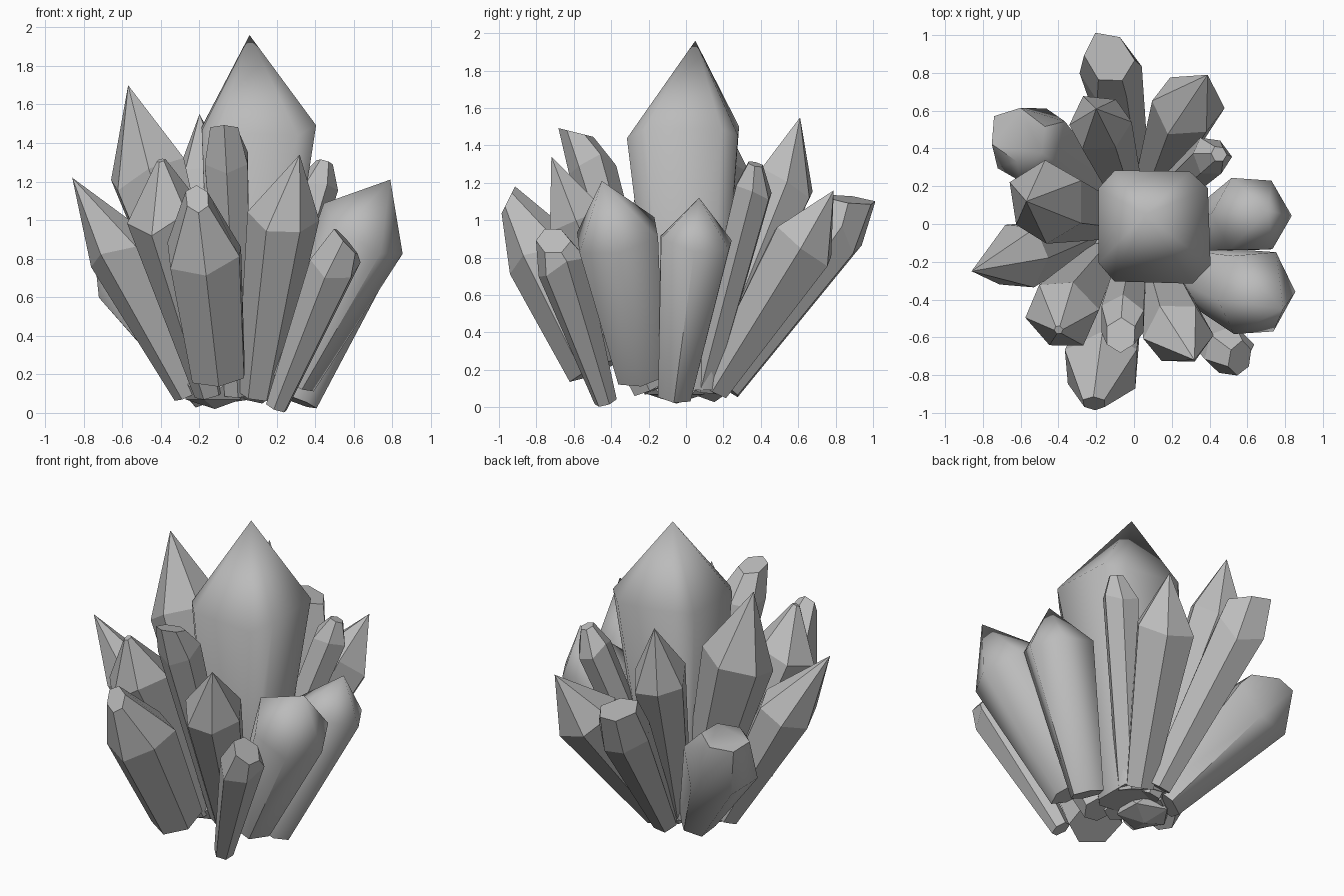
import bpy
import bmesh
import math
import random
from mathutils import Vector

random.seed(4)
cube = bpy.data.objects.get("Cube")
if cube:
    bpy.data.objects.remove(cube, do_unlink=True)

# One grey mineral colour
GREY = (0.5, 0.5, 0.5, 1.0)
mineral = bpy.data.materials.new("grey_mineral")
mineral.use_nodes = True
mineral.diffuse_color = GREY
mineral.node_tree.nodes["Principled BSDF"].inputs["Base Color"].default_value = GREY


def finish(name, bm, smooth=False):
    bmesh.ops.recalc_face_normals(bm, faces=bm.faces)
    mesh = bpy.data.meshes.new(name)
    bm.to_mesh(mesh)
    bm.free()
    mesh.materials.append(mineral)
    obj = bpy.data.objects.new(name, mesh)
    bpy.context.collection.objects.link(obj)
    if smooth:
        bpy.ops.object.select_all(action="DESELECT")
        obj.select_set(True)
        bpy.context.view_layer.objects.active = obj
        bpy.ops.object.shade_smooth_by_angle(angle=math.radians(60))


def crystal(name, base, shoulder, tip, radius, foot=0.08, blunt=0.0, cut=None,
            sides=6, turn=0.0, pinch=0.0, smooth=False, wobble=0.05):
    """Faceted spike: narrow foot, wide shoulder, pointed or cut tip.
    Pinch draws neighbouring corners together into chamfers;
    cut is the direction a blunt tip's end face looks."""
    base, shoulder, tip = Vector(base), Vector(shoulder), Vector(tip)
    axis = (shoulder - base).normalized()
    side = Vector((1, 0, 0))
    side = (side - axis * side.dot(axis)).normalized()
    other = axis.cross(side)
    spread = [random.uniform(1 - wobble, 1 + wobble) for i in range(sides)]
    shift = [random.uniform(-wobble, wobble) for i in range(sides)]
    bm = bmesh.new()

    def ring(centre, size, slide):
        verts = []
        for i in range(sides):
            a = math.tau * i / sides + math.radians(turn + pinch * (-1) ** i)
            out = side * math.cos(a) + other * math.sin(a)
            verts.append(bm.verts.new(centre + out * size * spread[i] + axis * shift[i] * slide))
        return verts

    rings = [ring(base, foot, 0), ring(shoulder, radius, 1)]
    if blunt:
        rings.append(ring(tip, radius * blunt, 0))
        normal = Vector(cut) if cut else axis
        for v in rings[-1]:
            v.co += axis * ((tip - v.co).dot(normal) / axis.dot(normal))
    for low, high in zip(rings, rings[1:]):
        for i in range(sides):
            j = (i + 1) % sides
            bm.faces.new((low[i], low[j], high[j], high[i]))
    bm.faces.new(rings[0][::-1])
    top = rings[-1]
    if blunt:
        bm.faces.new(top)
    else:
        point = bm.verts.new(tip)
        for i in range(sides):
            bm.faces.new((top[i], top[(i + 1) % sides], point))
    finish(name, bm, smooth)


# Large middle crystal, a square column with chamfered corners
crystal("central_crystal", (0.02, 0.02, 0.1), (0.1, -0.01, 1.48), (0.06, 0.05, 1.96),
        0.36, foot=0.2, sides=8, turn=22.5, pinch=12, smooth=True, wobble=0.04)

# Inner ring of tall crystals
crystal("left_tall_crystal", (-0.1, 0.02, 0.1), (-0.46, 0.11, 1.24), (-0.57, 0.12, 1.7),
        0.22, foot=0.1, turn=30)
crystal("back_tall_crystal", (-0.02, 0.1, 0.1), (-0.18, 0.53, 1.18), (-0.2, 0.61, 1.55), 0.17)
crystal("front_tall_crystal", (0, -0.15, 0.1), (-0.06, -0.51, 1.3), (-0.07, -0.59, 1.47),
        0.13, blunt=0.65, cut=(0, 0.25, 1), turn=30)
crystal("back_left_slim_crystal", (0.1, 0.08, 0.1), (0.41, 0.36, 1.17), (0.45, 0.37, 1.3),
        0.11, blunt=0.4)
crystal("front_left_crystal", (-0.15, -0.15, 0.1), (-0.39, -0.48, 1.04), (-0.4, -0.56, 1.31),
        0.2, blunt=0.12, turn=10)
crystal("front_inner_crystal", (0.1, -0.2, 0.1), (0.23, -0.58, 0.98), (0.32, -0.72, 1.34),
        0.18, foot=0.1)

# Outer ring of leaning crystals
crystal("left_crystal", (-0.25, -0.05, 0.1), (-0.62, -0.17, 0.86), (-0.86, -0.25, 1.22),
        0.18, foot=0.09)
crystal("front_crystal", (-0.1, -0.48, 0.2), (-0.17, -0.77, 0.84), (-0.21, -0.95, 1.11),
        0.215, foot=0.16, blunt=0.3, cut=(0, -0.9, 0.45), turn=30)
crystal("front_corner_crystal", (0.2, -0.43, 0.03), (0.5, -0.67, 0.77), (0.56, -0.71, 0.89),
        0.135, foot=0.06, blunt=0.65, cut=(0.75, -0.1, 0.65), turn=15)
crystal("left_front_smooth_crystal", (0.27, -0.25, 0.17), (0.65, -0.38, 0.95),
        (0.79, -0.45, 1.21), 0.245, foot=0.14, smooth=True)
crystal("left_smooth_crystal", (0.31, -0.06, 0.06), (0.62, 0.05, 0.88), (0.71, 0.07, 1.12),
        0.21, foot=0.1, smooth=True)
crystal("back_corner_crystal", (0.08, 0.15, 0.1), (0.28, 0.62, 0.86), (0.39, 0.79, 1.16),
        0.19, foot=0.09)
crystal("back_crystal", (0, 0.22, 0.1), (-0.12, 0.8, 0.92), (-0.13, 0.88, 1.11),
        0.16, foot=0.08, blunt=0.78, cut=(0.15, 0.15, 1))
crystal("back_right_smooth_crystal", (-0.15, 0.1, 0.1), (-0.54, 0.42, 0.7),
        (-0.61, 0.47, 0.9), 0.23, foot=0.11, blunt=0.6, cut=(-0.1, 0.1, 1),
        turn=15, smooth=True)

# Rough lump joining the feet
bm = bmesh.new()
bmesh.ops.create_icosphere(bm, subdivisions=1, radius=1)
for v in bm.verts:
    k = random.uniform(0.85, 1.1)
    v.co = Vector((v.co.x * 0.19 * k - 0.12, v.co.y * 0.17 * k - 0.05, v.co.z * 0.09 + 0.11))
finish("root_lump", bm)
